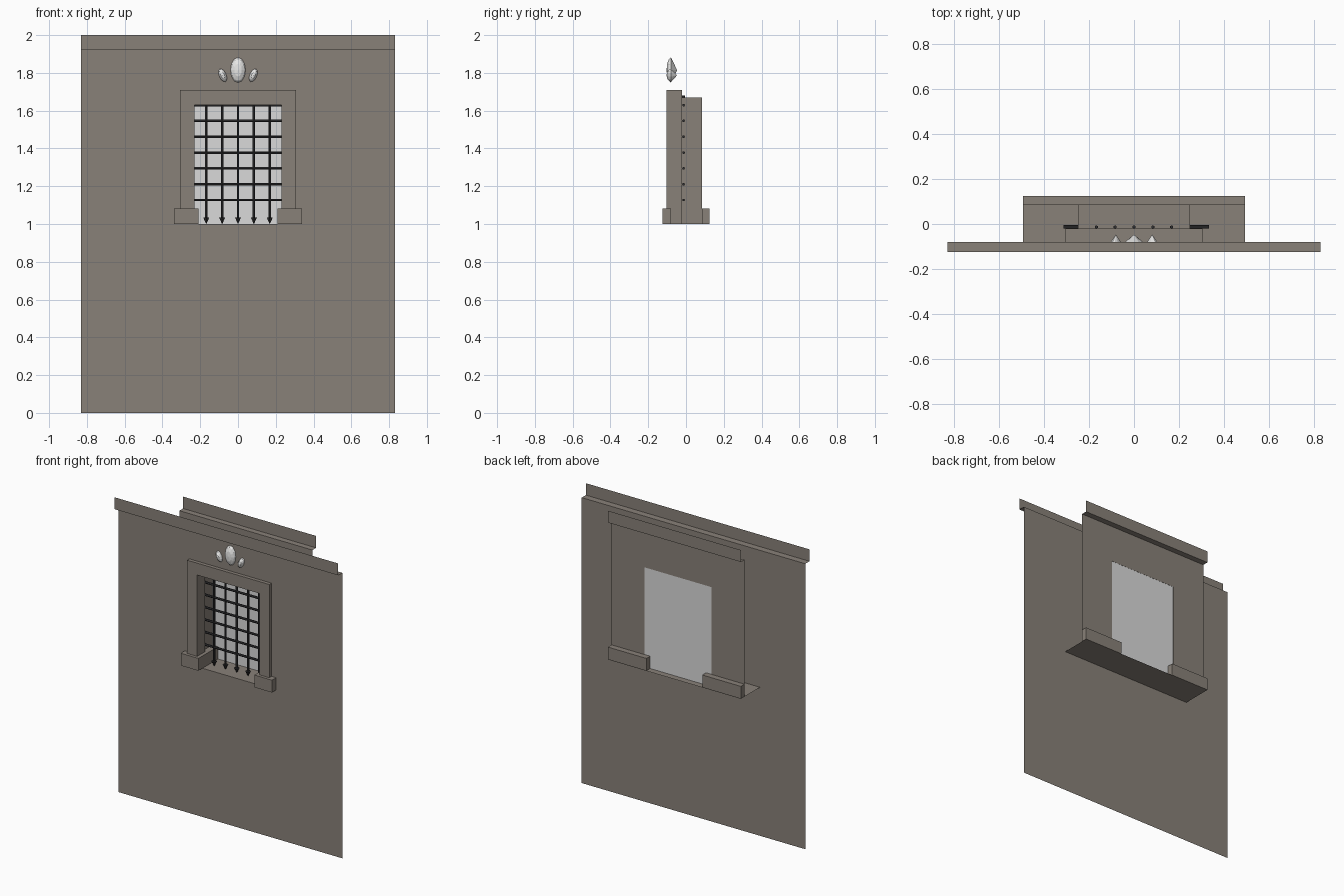
import bpy, bmesh, math
from mathutils import Matrix, Vector

if "Cube" in bpy.data.objects:
    bpy.data.objects.remove(bpy.data.objects["Cube"])


def material(name, rgb):
    m = bpy.data.materials.new(name)
    m.diffuse_color = (*rgb, 1)
    m.use_nodes = True
    m.node_tree.nodes["Principled BSDF"].inputs["Base Color"].default_value = m.diffuse_color
    return m


STONE = material("stone", (0.25, 0.22, 0.19))
IRON = material("dark iron", (0.03, 0.03, 0.032))
PANE = material("pale pane", (0.7, 0.7, 0.7))
GEM = material("pale gem", (0.8, 0.8, 0.79))

FRONT, BACK = -0.08, 0.085      # wall planes
LIP = 0.124                     # reach of ledges and plinths


def finish(name, bm, mat):
    me = bpy.data.meshes.new(name)
    bm.to_mesh(me)
    bm.free()
    me.materials.append(mat)
    ob = bpy.data.objects.new(name, me)
    bpy.context.collection.objects.link(ob)
    return ob


def strip(name, points, direction, mat=STONE):
    """Sheet made by sweeping an open polyline along a direction."""
    bm = bmesh.new()
    d = Vector(direction)
    a = [bm.verts.new(p) for p in points]
    b = [bm.verts.new(Vector(p) + d) for p in points]
    for i in range(len(a) - 1):
        bm.faces.new((a[i], a[i + 1], b[i + 1], b[i]))
    return finish(name, bm, mat)


def prism(name, points, direction, mat=STONE):
    """Solid made by extruding a closed outline."""
    bm = bmesh.new()
    f = bm.faces.new([bm.verts.new(p) for p in points])
    ext = bmesh.ops.extrude_face_region(bm, geom=[f], use_keep_orig=True)
    vs = [v for v in ext["geom"] if isinstance(v, bmesh.types.BMVert)]
    bmesh.ops.translate(bm, verts=vs, vec=direction)
    bmesh.ops.recalc_face_normals(bm, faces=bm.faces)
    return finish(name, bm, mat)


def holed_wall(name, y, xs, zs, hole, facing):
    """Sheet wall on a coarse grid, leaving one cell open."""
    bm = bmesh.new()
    v = [[bm.verts.new((x, y, z)) for z in zs] for x in xs]
    for i in range(len(xs) - 1):
        for j in range(len(zs) - 1):
            if (i, j) != hole:
                q = [v[i][j], v[i + 1][j], v[i + 1][j + 1], v[i][j + 1]]
                bm.faces.new(q if facing < 0 else q[::-1])
    return finish(name, bm, STONE)


# Walls with their window openings
holed_wall("front_wall", FRONT, (-0.832, -0.306, 0.306, 0.832),
           (0, 1, 1.71, 1.92), (1, 1), -1)
holed_wall("back_wall", BACK, (-0.495, -0.25, 0.25, 0.495),
           (1, 1.67, 1.92), (1, 0), 1)

# Cornices: thin L-shaped ledges
strip("front_cornice", [(-0.832, FRONT, 1.92), (-0.832, -LIP, 1.92),
                        (-0.832, -LIP, 2)], (1.664, 0, 0))
strip("back_cornice", [(0.495, BACK, 1.92), (0.495, LIP, 1.92),
                       (0.495, LIP, 2)], (-0.99, 0, 0))

# Floor of the opening
strip("window_floor", [(-0.495, FRONT, 0.999), (0.495, FRONT, 0.999)],
      (0, LIP - FRONT, 0))

# Front surround and deeper back reveal
prism("window_frame", [(-0.306, -0.104, 1), (-0.306, -0.104, 1.71),
                       (0.306, -0.104, 1.71), (0.306, -0.104, 1),
                       (0.231, -0.104, 1), (0.231, -0.104, 1.63),
                       (-0.231, -0.104, 1.63), (-0.231, -0.104, 1)],
      (0, 0.083, 0))
strip("window_reveal", [(-0.25, -0.021, 1), (-0.25, -0.021, 1.67),
                        (0.25, -0.021, 1.67), (0.25, -0.021, 1)],
      (0, BACK + 0.021, 0))

# Plinths running through the opening, wider at front and back
for s, side in ((-1, "left"), (1, "right")):
    plan = [(0.208, -LIP), (0.339, -LIP), (0.339, FRONT), (0.25, FRONT),
            (0.25, BACK), (0.495, BACK), (0.495, LIP), (0.208, LIP)]
    prism(side + "_plinth", [(s * x, y, 1) for x, y in plan], (0, 0, 0.083))

# Pale pane closing the back of the opening
strip("pane", [(0.25, BACK - 0.001, 1), (-0.25, BACK - 0.001, 1)],
      (0, 0, 0.67), PANE)

# Iron grate: crossed bars with spear tips
bm = bmesh.new()


def rod(centre, length, r1, r2, rot, sides=6):
    bmesh.ops.create_cone(bm, cap_ends=True, segments=sides, radius1=r1,
                          radius2=r2, depth=length,
                          matrix=Matrix.Translation(centre) @ rot)


UP = Matrix.Identity(4)
ACROSS = Matrix.Rotation(math.pi / 2, 4, 'Y')
for i in range(-2, 3):
    x = i * 0.084
    rod((x, -0.013, 1.355), 0.65, 0.0075, 0.0075, UP)
    rod((x, -0.013, 1.017), 0.033, 0.001, 0.018, UP)
for i in range(7):
    rod((0.01, -0.013, 1.127 + i * 0.0838), 0.65, 0.0075, 0.0075, ACROSS)
finish("iron_grate", bm, IRON)


def gem(name, x, z, rx, rz, tilt):
    """Rounded oval front with a pointed back."""
    bm = bmesh.new()
    n = 12
    rings = [(1.0, 0.0), (0.85, -0.011), (0.5, -0.02)]
    loops = [[bm.verts.new((rx * k * math.cos(2 * math.pi * i / n), y,
                            rz * k * math.sin(2 * math.pi * i / n)))
              for i in range(n)] for k, y in rings]
    tip, rear = bm.verts.new((0, -0.023, 0)), bm.verts.new((0, 0.033, 0))
    for i in range(n):
        j = (i + 1) % n
        for a, b in zip(loops, loops[1:]):
            bm.faces.new((a[i], a[j], b[j], b[i]))
        bm.faces.new((loops[-1][i], loops[-1][j], tip))
        bm.faces.new((loops[0][j], loops[0][i], rear))
    bmesh.ops.recalc_face_normals(bm, faces=bm.faces)
    ob = finish(name, bm, GEM)
    ob.location = (x, FRONT, z)
    ob.rotation_euler = (0, tilt, 0)


# Gem ornament above the window
gem("centre_gem", 0, 1.815, 0.04, 0.067, 0)
gem("left_gem", -0.081, 1.787, 0.019, 0.037, -0.4)
gem("right_gem", 0.081, 1.787, 0.019, 0.037, 0.4)
